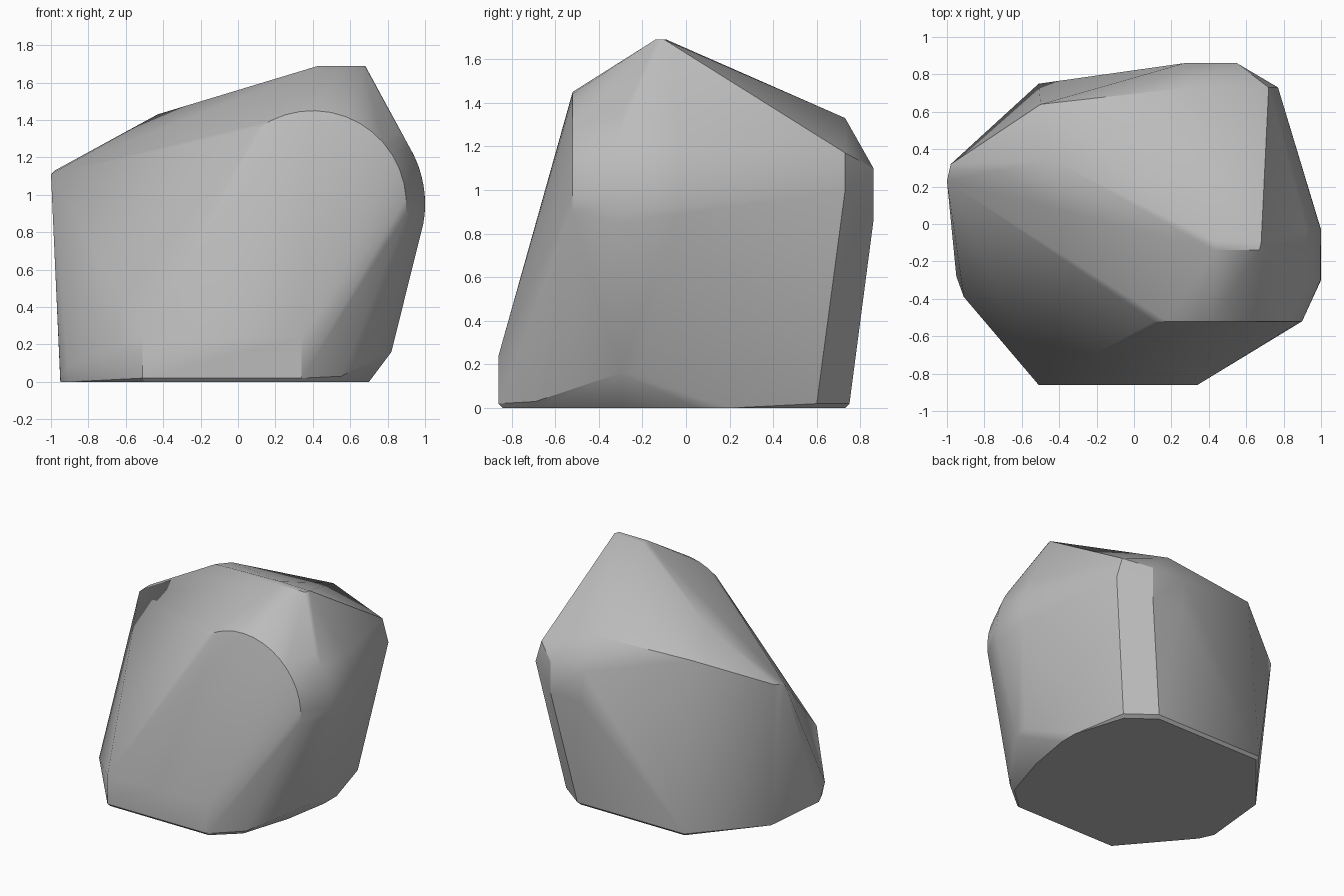
import bpy, bmesh, math

cube = bpy.data.objects.get("Cube")
if cube:
    bpy.data.objects.remove(cube, do_unlink=True)

stone = bpy.data.materials.new("grey_stone")
stone.use_nodes = True
colour = (0.5, 0.5, 0.5, 1)
stone.diffuse_color = colour
stone.node_tree.nodes["Principled BSDF"].inputs["Base Color"].default_value = colour


def arc(radius, y, start, end, steps=14):
    """Rounded shoulder outline at a given depth."""
    pts = []
    for i in range(steps + 1):
        a = math.radians(start + (end - start) * i / steps)
        pts.append((0.4 + radius * math.cos(a), y, 0.95 + radius * math.sin(a)))
    return pts


# Summit and upper ridge
summit = [(0.43, -0.14, 1.69), (0.67, -0.14, 1.69), (0.43, -0.09, 1.69),
          (0.68, -0.1, 1.69), (-0.43, 0.34, 1.43)]
# Left tip
left = [(-1, 0.23, 1.11), (-0.98, 0.32, 1.13), (-0.91, -0.39, 0.09), (-0.95, -0.28, 0.02)]
# Back shoulder
back = [(-0.5, 0.64, 1.31), (0.3, 0.73, 1.33), (0.72, 0.73, 1.17), (0.77, 0.73, 1.0),
        (0.27, 0.86, 1.1), (0.55, 0.86, 1.1), (0.55, 0.86, 0.86), (0.3, 0.86, 0.86)]
# Front foot
front = [(x, -0.86, z) for x in (-0.51, 0.34) for z in (0.24, 0.02)]
# Lower right side
side = [(0.82, -0.3, 0.16), (0.82, -0.2, 0.17), (0.55, -0.69, 0.03)]
# Lower rim and flat base
rim = [(-0.51, 0.75, 0.02), (0.4, 0.75, 0.02), (0.6, 0.6, 0.02)]
base = [(-0.5, -0.84, 0), (0.34, -0.84, 0), (0.52, -0.68, 0), (0.64, -0.3, 0),
        (0.7, 0.05, 0), (0.7, 0.2, 0), (0.58, 0.58, 0), (0.38, 0.73, 0),
        (-0.5, 0.73, 0), (-0.9, 0.25, 0), (-0.95, -0.26, 0), (-0.9, -0.37, 0)]
# Rounded right shoulder
shoulder = arc(0.5, -0.52, 126, -6) + arc(0.6, -0.3, 60, -10) + arc(0.6, -0.03, 40, -6)

# Wrap the corner points in a convex skin
bm = bmesh.new()
for p in summit + left + back + front + side + rim + base + shoulder:
    bm.verts.new(p)
hull = bmesh.ops.convex_hull(bm, input=bm.verts)
loose = [v for v in bm.verts if not v.link_faces]
bmesh.ops.delete(bm, geom=loose, context='VERTS')
bmesh.ops.dissolve_limit(bm, angle_limit=math.radians(1), verts=bm.verts, edges=bm.edges)
bmesh.ops.recalc_face_normals(bm, faces=bm.faces)

mesh = bpy.data.meshes.new("boulder")
bm.to_mesh(mesh)
bm.free()
mesh.materials.append(stone)
boulder = bpy.data.objects.new("boulder", mesh)
bpy.context.collection.objects.link(boulder)

# Soft facets with crisp main edges
bpy.ops.object.select_all(action='DESELECT')
boulder.select_set(True)
bpy.context.view_layer.objects.active = boulder
bpy.ops.object.shade_smooth_by_angle(angle=math.radians(30))
